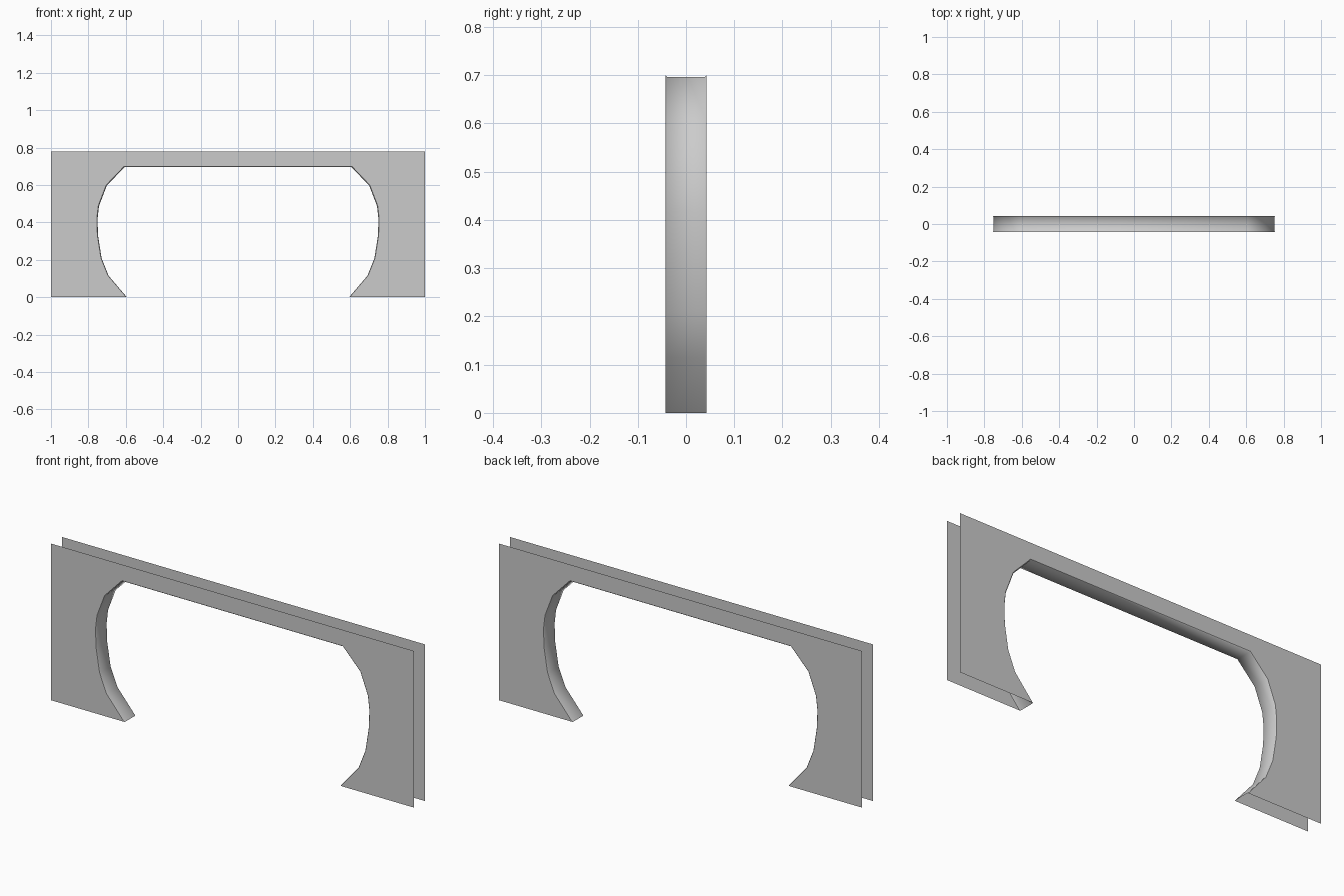
import bpy, math

if "Cube" in bpy.data.objects:
    bpy.data.objects.remove(bpy.data.objects["Cube"])

HALF_W, TOP, Y = 1.0, 0.78, 0.043

# Right half of the arch opening, from foot up to the beam
half = [(0.597, 0), (0.695, 0.115), (0.733, 0.21), (0.752, 0.33),
        (0.755, 0.42), (0.747, 0.49), (0.705, 0.6), (0.609, 0.7)]
arch = half + [(-x, z) for x, z in reversed(half)]


def make_object(name, verts, faces, smooth=False):
    mesh = bpy.data.meshes.new(name)
    mesh.from_pydata(verts, [], faces)
    mesh.update()
    ob = bpy.data.objects.new(name, mesh)
    bpy.context.collection.objects.link(ob)
    if smooth:
        bpy.context.view_layer.objects.active = ob
        ob.select_set(True)
        bpy.ops.object.shade_smooth_by_angle(angle=math.radians(50))
        ob.select_set(False)
    return ob


# Two thin flat wall panels: outer rectangle with the arch cut out
outline = arch + [(-HALF_W, 0), (-HALF_W, TOP), (HALF_W, TOP), (HALF_W, 0)]
for name, y in (("front_panel", -Y), ("back_panel", Y)):
    loop = list(range(len(outline)))
    # outline runs clockwise seen from the front
    face = loop if y > 0 else loop[::-1]
    ob = make_object(name, [(x, y, z) for x, z in outline], [face])
    if (ob.data.polygons[0].normal.y > 0) != (y > 0):
        ob.data.flip_normals()

# Arch lining joining the panels, with a slim rounded lip at each edge
section = [(-Y, 1.0), (-Y + 0.004, 0.995), (Y - 0.004, 0.995), (Y, 1.0)]
n = len(arch)
verts = [(x * s, y, z * s) for y, s in section for x, z in arch]
faces = [(r * n + i, r * n + i + 1, (r + 1) * n + i + 1, (r + 1) * n + i)
         for r in range(len(section) - 1) for i in range(n - 1)]
lining = make_object("arch_lining", verts, faces, smooth=True)
# Lining faces into the opening
if lining.data.polygons[n - 1 + 3].normal.x > 0:
    lining.data.flip_normals()
